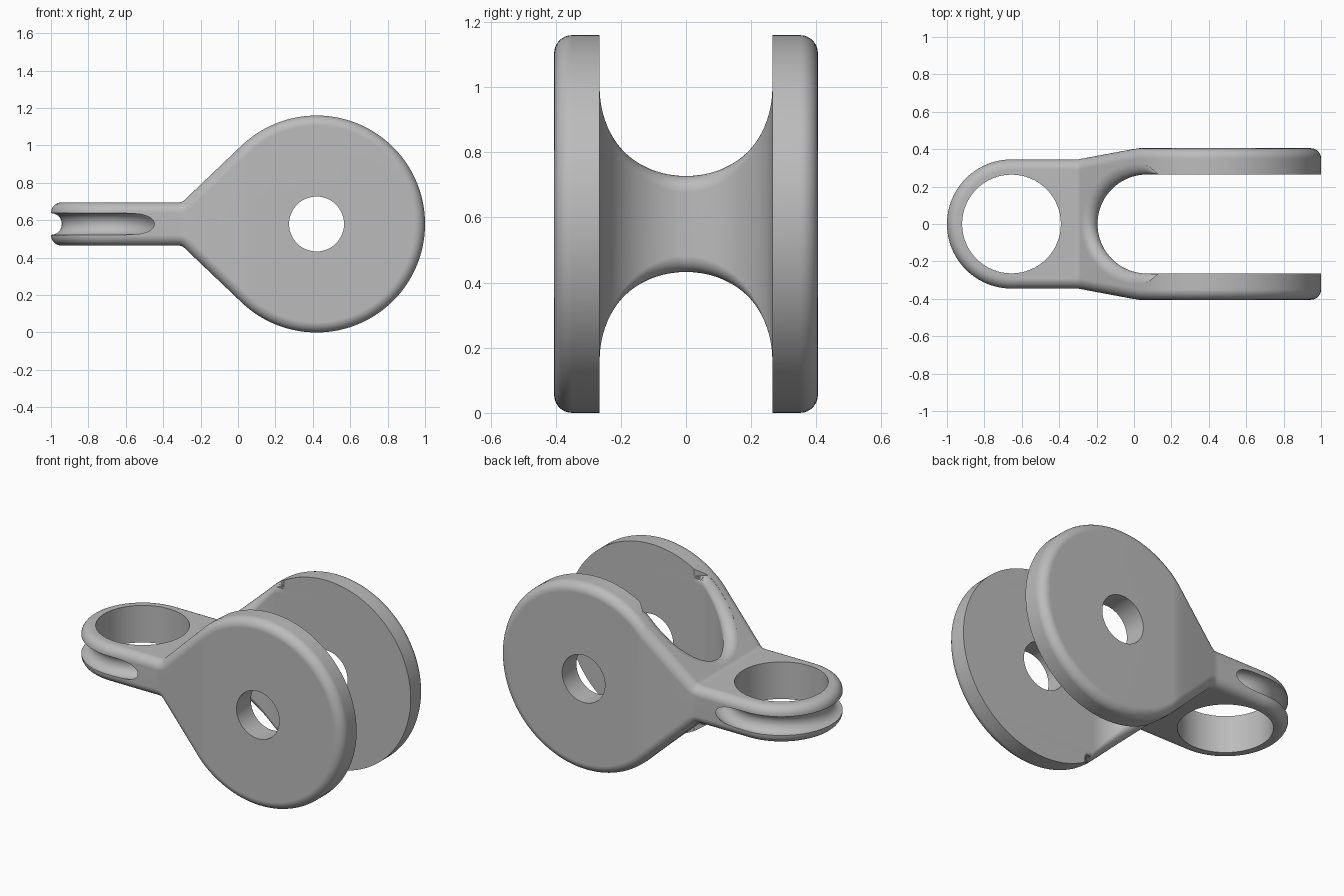
import bpy, bmesh
from math import sin, cos, pi, atan, sqrt, radians

if "Cube" in bpy.data.objects:
    bpy.data.objects.remove(bpy.data.objects["Cube"])

MID = 0.58                    # height of the centre plane
DISC_X, DISC_R = 0.42, 0.58   # fork cheeks
RING_X, ARM_W, ARM_H = -0.655, 0.345, 0.115
JOIN_X, EDGE = -0.32, 0.055   # arm/fork seam and edge rounding
SLOPE = 0.953
TILT = atan(SLOPE)

grey = bpy.data.materials.new("grey")
grey.use_nodes = True
colour = (0.5, 0.5, 0.5, 1)
grey.diffuse_color = colour
grey.node_tree.nodes["Principled BSDF"].inputs["Base Color"].default_value = colour


def make_object(name, bm):
    bmesh.ops.recalc_face_normals(bm, faces=bm.faces)
    mesh = bpy.data.meshes.new(name)
    bm.to_mesh(mesh)
    bm.free()
    ob = bpy.data.objects.new(name, mesh)
    bpy.context.collection.objects.link(ob)
    return ob


def skin(bm, rings, closed_ring=True):
    """Join successive rings of vertices with quads."""
    for a, b in zip(rings, rings[1:]):
        n = len(a)
        for i in range(n if closed_ring else n - 1):
            j = (i + 1) % n
            bm.faces.new((a[i], a[j], b[j], b[i]))


def rounded_loft(bm, path, thickness, swap, steps=8):
    """Mirror an outline (x, height, inward normal) and round its rims."""
    rings = []
    for x, p, nx, npz in path:
        quarter = []
        for i in range(steps + 1):
            a = pi / 2 * i / steps
            inset = EDGE * (1 - cos(a))
            px = x + nx * inset
            quarter.append((px, p + npz * inset, thickness(px) - EDGE * (1 - sin(a))))
        back = quarter[::-1]
        pts = quarter + [(q, -u, t) for q, u, t in back]
        pts += [(q, -u, -t) for q, u, t in quarter] + [(q, u, -t) for q, u, t in back]
        rings.append([bm.verts.new((q, u, t + MID) if swap else (q, t, u + MID))
                      for q, u, t in pts])
    skin(bm, rings)


def fork_width(x):
    return ARM_W + 0.06 * min(1, max(0, (x + 0.3) / 0.32))


# Fork outline: concave blend, sloping shoulder, round cheek
fork = []
for i in range(7):
    t = TILT * i / 6
    fork.append((JOIN_X + 0.05 * sin(t), ARM_H + 0.05 * (1 - cos(t)), sin(t), -cos(t)))
x0, z0 = fork[-1][:2]
x1, z1 = DISC_X - DISC_R * sin(TILT), DISC_R * cos(TILT)
for f in (0.25, 0.5, 0.75, 0.9):
    fork.append((x0 + (x1 - x0) * f, z0 + (z1 - z0) * f, sin(TILT), -cos(TILT)))
for i in range(49):
    a = (pi / 2 + TILT) * (1 - i / 48)
    fork.append((DISC_X + DISC_R * cos(a), DISC_R * sin(a), -cos(a), -sin(a)))

# Arm outline: straight sides and round end
arm = [(JOIN_X, ARM_W, 0, -1)]
for i in range(33):
    a = pi / 2 * (1 + i / 32)
    arm.append((RING_X + ARM_W * cos(a), ARM_W * sin(a), -cos(a), -sin(a)))

bm = bmesh.new()
rounded_loft(bm, fork, fork_width, False)
rounded_loft(bm, arm, lambda x: ARM_H, True)
bmesh.ops.remove_doubles(bm, verts=bm.verts, dist=0.0002)
body = make_object("fork_body", bm)
body.data.materials.append(grey)

# Slot cutter with flared rims at its round end
SLOT_X, SLOT_R, RIM = 0.07, 0.265, 0.05


def shoulder(x):
    if x < x1:
        return z1 - SLOPE * (x1 - x)
    return sqrt(DISC_R ** 2 - (x - DISC_X) ** 2)


def slot_column(theta, straight_x=None):
    phi = atan(SLOPE * cos(theta))
    wall_x = SLOT_X - SLOT_R * cos(theta)
    zc = shoulder(wall_x) - RIM * (SLOPE * cos(theta) + 1 / cos(phi)) - 0.001
    section = []
    for i in range(11):
        a = pi + (-pi / 2 - phi) * i / 10
        section.append((SLOT_R + RIM + RIM * cos(a), zc + RIM * sin(a)))
    section.append((section[-1][0], 1.5))
    section = section[::-1] + [(p, -z) for p, z in section]
    if straight_x is not None:
        return [(straight_x, SLOT_R * sin(theta), z + MID) for p, z in section]
    return [(SLOT_X - p * cos(theta), p * sin(theta), z + MID) for p, z in section]


columns = [slot_column(-pi / 2, 1.3), slot_column(-pi / 2, 0.13)]
columns += [slot_column(-pi / 2 + pi * i / 40) for i in range(41)]
columns += [slot_column(pi / 2, 0.13), slot_column(pi / 2, 1.3)]
bm = bmesh.new()
cols = [[bm.verts.new(p) for p in c] for c in columns]
skin(bm, cols + cols[:1], False)
bm.faces.new([c[0] for c in cols])
bm.faces.new([c[-1] for c in cols])
bmesh.ops.triangulate(bm, faces=bm.faces)
slot = make_object("slot_cutter", bm)

# Pin bore, ring hole and rope groove cutters
bpy.ops.mesh.primitive_cylinder_add(vertices=48, radius=0.147, depth=2,
                                    location=(DISC_X, 0, MID), rotation=(pi / 2, 0, 0))
bore = bpy.context.object
bpy.ops.mesh.primitive_cylinder_add(vertices=64, radius=0.264, depth=1,
                                    location=(RING_X, 0, MID))
ring_hole = bpy.context.object
bpy.ops.mesh.primitive_torus_add(major_segments=96, minor_segments=32, major_radius=ARM_W,
                                 minor_radius=0.058, location=(RING_X, 0, MID))
groove = bpy.context.object

bpy.ops.object.select_all(action='DESELECT')
bpy.context.view_layer.objects.active = body
body.select_set(True)
for cutter in (slot, bore, ring_hole, groove):
    cutter.hide_render = True
    mod = body.modifiers.new("cut", 'BOOLEAN')
    mod.operation = 'DIFFERENCE'
    mod.solver = 'EXACT'
    mod.object = cutter
    bpy.ops.object.modifier_apply(modifier=mod.name)
    bpy.data.objects.remove(cutter)

# Smooth curves, crisp cut edges, flat cheeks
bpy.ops.object.shade_smooth_by_angle(angle=radians(30))
weighted = body.modifiers.new("even_normals", 'WEIGHTED_NORMAL')
weighted.keep_sharp = True
